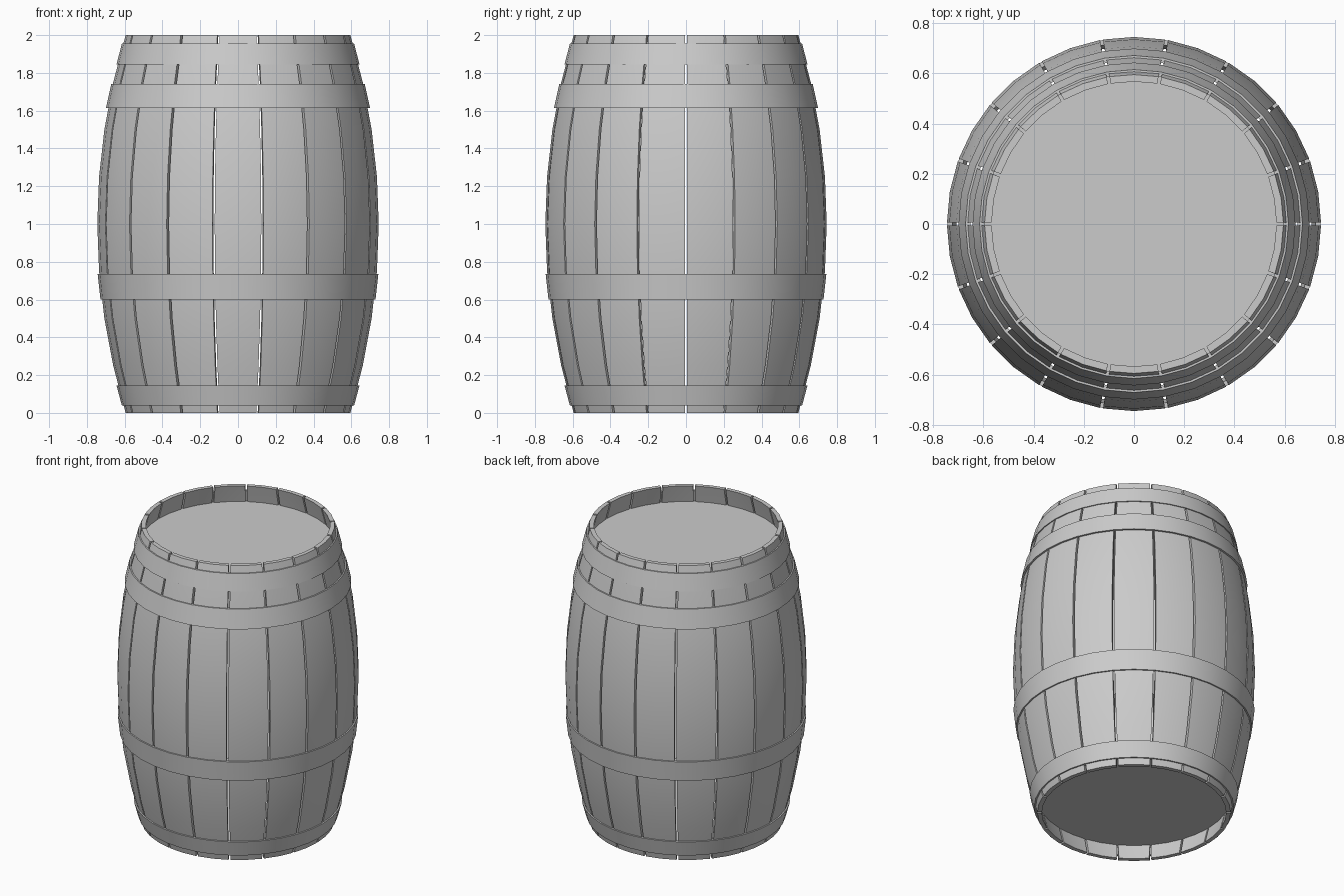
import bpy, bmesh, math

if "Cube" in bpy.data.objects:
    bpy.data.objects.remove(bpy.data.objects["Cube"])

STAVES, STEPS, GAP, THICK = 18, 8, 0.012, 0.028

grey = bpy.data.materials.new("plain_grey")
grey.diffuse_color = (0.6, 0.6, 0.6, 1)
grey.use_nodes = True
grey.node_tree.nodes["Principled BSDF"].inputs["Base Color"].default_value = grey.diffuse_color


def radius(z):
    # bulging barrel profile
    return 0.745 - 0.15 * (z - 1) ** 2


def finish(name, bm):
    bmesh.ops.recalc_face_normals(bm, faces=bm.faces)
    mesh = bpy.data.meshes.new(name)
    bm.to_mesh(mesh)
    bm.free()
    mesh.materials.append(grey)
    obj = bpy.data.objects.new(name, mesh)
    bpy.context.collection.objects.link(obj)
    bpy.ops.object.select_all(action='DESELECT')
    bpy.context.view_layer.objects.active = obj
    obj.select_set(True)
    bpy.ops.object.shade_smooth_by_angle(angle=math.radians(30))
    return obj


def polar(bm, r, a, z):
    return bm.verts.new((r * math.cos(a), r * math.sin(a), z))


# Staves: curved planks with narrow gaps between them
bm = bmesh.new()
for s in range(STAVES):
    mid = math.tau * (s + 0.5) / STAVES
    rings = []
    for i in range(STEPS + 1):
        z = 2 * i / STEPS
        r = radius(z)
        half = math.pi / STAVES - GAP / 2 / r
        outer = [polar(bm, r, mid + k * half, z) for k in (-1, 0, 1)]
        inner = [polar(bm, r - THICK, mid + k * half, z) for k in (1, 0, -1)]
        rings.append(outer + inner)
    for lo, hi in zip(rings, rings[1:]):
        for k in range(6):
            n = (k + 1) % 6
            bm.faces.new((lo[k], lo[n], hi[n], hi[k]))
    for ring in (rings[0], rings[-1]):
        bm.faces.new((ring[0], ring[1], ring[4], ring[5]))
        bm.faces.new((ring[1], ring[2], ring[3], ring[4]))
finish("staves", bm)


# Hoops: thin tapered bands
def hoop(name, z0, r0, z1, r1, n=36, t=0.02):
    bm = bmesh.new()
    section = [(r0, z0), (r1, z1), (r1 - t, z1), (r0 - t, z0)]
    rings = [[polar(bm, r, math.tau * i / n, z) for r, z in section]
             for i in range(n)]
    for i in range(n):
        a, b = rings[i], rings[(i + 1) % n]
        for k in range(4):
            m = (k + 1) % 4
            bm.faces.new((a[k], b[k], b[m], a[m]))
    finish(name, bm)


hoop("bottom_hoop", 0.04, 0.615, 0.145, 0.643)
hoop("lower_hoop", 0.60, 0.728, 0.735, 0.743)
hoop("upper_hoop", 1.615, 0.699, 1.74, 0.671)
hoop("top_hoop", 1.845, 0.643, 1.955, 0.615)


# Heads: flat discs closing both ends
def head(name, z0, z1):
    bm = bmesh.new()
    low = [polar(bm, radius(z0) - 0.02, math.tau * i / 36, z0) for i in range(36)]
    high = [polar(bm, radius(z1) - 0.02, math.tau * i / 36, z1) for i in range(36)]
    bm.faces.new(low)
    bm.faces.new(high)
    for i in range(36):
        j = (i + 1) % 36
        bm.faces.new((low[i], low[j], high[j], high[i]))
    finish(name, bm)


head("bottom_head", 0.11, 0.135)
head("top_head", 1.855, 1.88)
